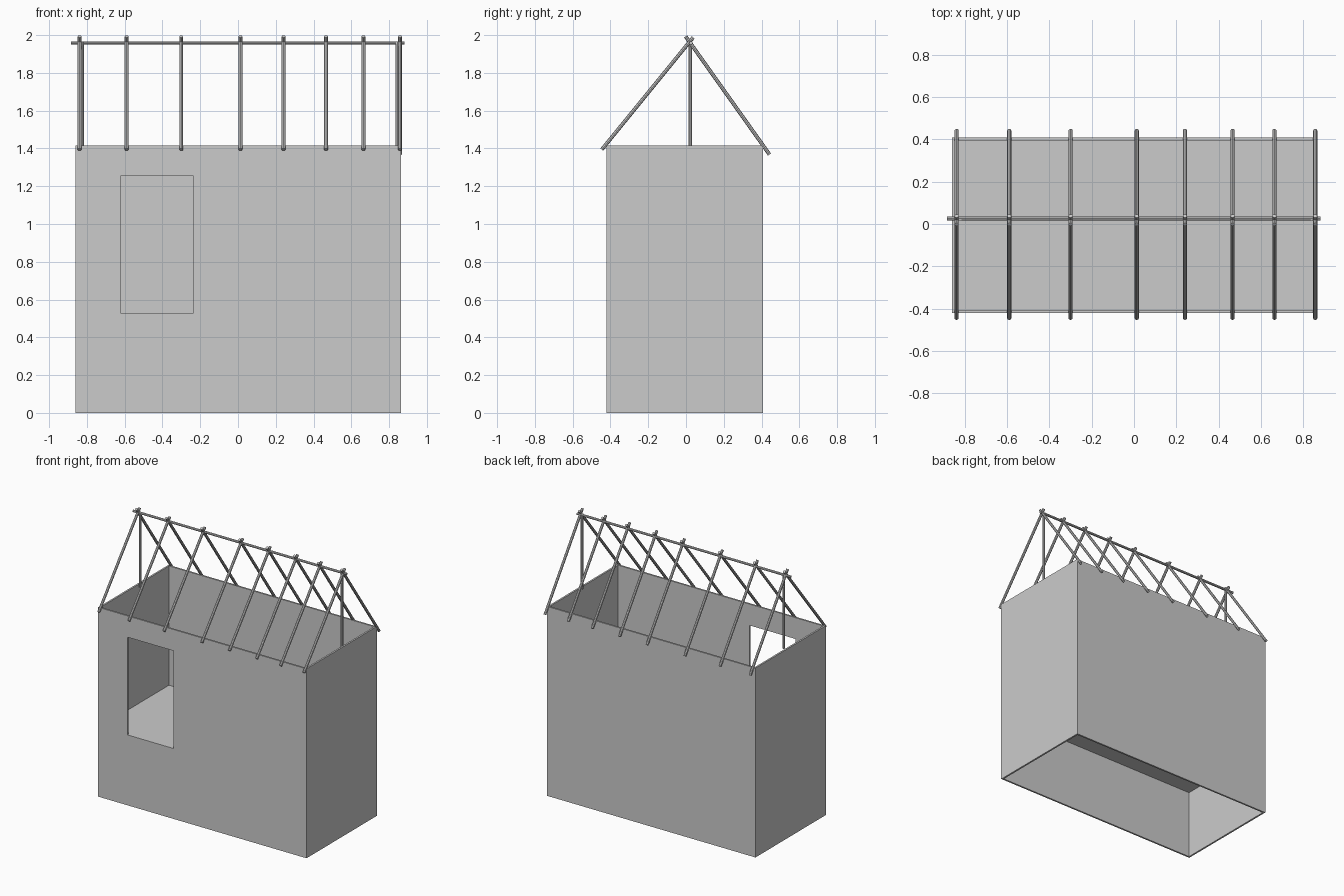
import bpy
from mathutils import Vector

if "Cube" in bpy.data.objects:
    bpy.data.objects.remove(bpy.data.objects["Cube"])


def box(name, lo, hi):
    lo, hi = Vector(lo), Vector(hi)
    bpy.ops.mesh.primitive_cube_add(size=1, location=(lo + hi) / 2)
    ob = bpy.context.object
    ob.name = name
    ob.scale = hi - lo
    bpy.ops.object.transform_apply(location=False, rotation=False, scale=True)
    return ob


def pole(name, a, b, radius=0.01):
    a, b = Vector(a), Vector(b)
    d = b - a
    bpy.ops.mesh.primitive_cylinder_add(vertices=8, radius=radius, depth=d.length,
                                        location=(a + b) / 2)
    ob = bpy.context.object
    ob.name = name
    ob.rotation_euler = d.to_track_quat('Z', 'Y').to_euler()
    return ob


def cut(target, cutter):
    mod = target.modifiers.new(cutter.name, 'BOOLEAN')
    mod.operation = 'DIFFERENCE'
    mod.solver = 'EXACT'
    mod.object = cutter
    cutter.hide_render = True
    cutter.display_type = 'WIRE'


# Outer walls, open at top and bottom, with a window in the front
X0, X1, Y0, Y1, TOP, T = -0.86, 0.862, -0.422, 0.408, 1.415, 0.013
walls = box("walls", (X0, Y0, 0), (X1, Y1, TOP))
cut(walls, box("room_cutter", (X0 + T, Y0 + T, -0.2), (X1 - T, Y1 - T, TOP + 0.2)))
cut(walls, box("window_cutter", (-0.619, Y0 - 0.1, 0.526), (-0.238, Y0 + 0.1, 1.256)))

# Raised floor, level with the window sill
box("floor", (X0 + T, Y0 + T, 0.517), (X1 - T, Y1 - T, 0.524))

# Crossed rafter pairs
for i, x in enumerate((-0.839, -0.59, -0.3, 0.013, 0.241, 0.466, 0.664, 0.857)):
    pole(f"front_rafter_{i + 1}", (x, -0.446, 1.394), (x, 0.038, 1.988))
    pole(f"back_rafter_{i + 1}", (x, 0.442, 1.368), (x, -0.002, 1.993))

# Ridge pole and gable posts
pole("ridge_pole", (-0.884, 0.026, 1.958), (0.881, 0.026, 1.958), 0.009)
pole("left_post", (-0.823, 0.022, 1.405), (-0.823, 0.022, 1.965), 0.009)
pole("right_post", (0.844, 0.022, 1.405), (0.844, 0.022, 1.965), 0.009)
